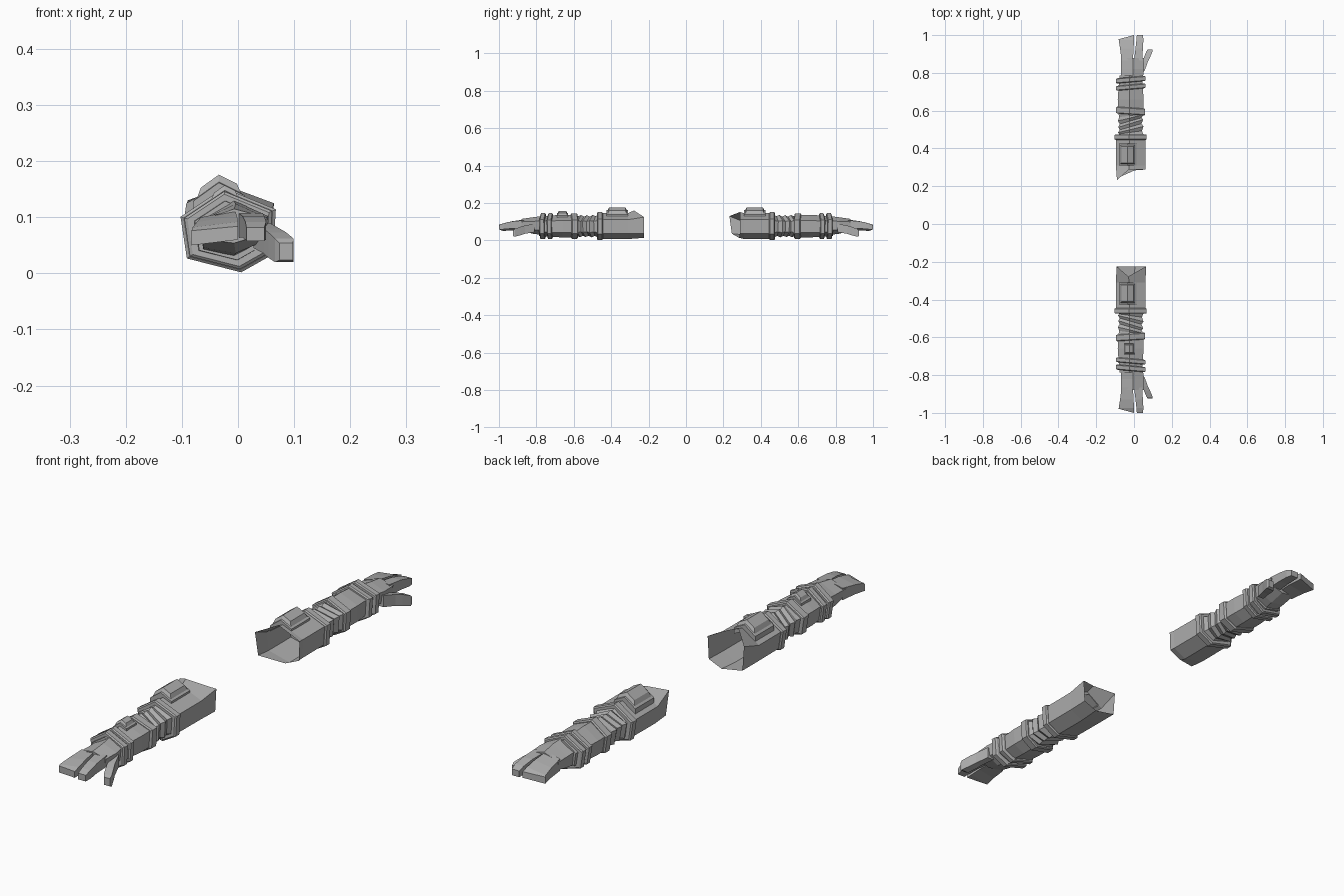
import bpy, bmesh, math

if "Cube" in bpy.data.objects:
    bpy.data.objects.remove(bpy.data.objects["Cube"])

grey = bpy.data.materials.new("armour_grey")
grey.diffuse_color = (0.42, 0.42, 0.42, 1)
grey.use_nodes = True
grey.node_tree.nodes["Principled BSDF"].inputs["Base Color"].default_value = grey.diffuse_color

# Tilted hexagonal arm cross-section (x, z): top, upper right, lower right, bottom, lower left, upper left
CX, CZ = -0.018, 0.075
HEX = [(-0.025, 0.150), (0.065, 0.113), (0.060, 0.035), (0.005, 0.004), (-0.089, 0.028), (-0.100, 0.100)]


def loft(name, rings, cap_start=True, cap_end=True):
    """Skin a list of equal-length point rings with flat faces."""
    bm = bmesh.new()
    vs = [[bm.verts.new(p) for p in r] for r in rings]
    n = len(vs[0])
    for a, b in zip(vs, vs[1:]):
        for i in range(n):
            j = (i + 1) % n
            bm.faces.new((a[i], a[j], b[j], b[i]))
    if cap_start:
        bm.faces.new(vs[0])
    if cap_end:
        bm.faces.new(vs[-1])
    bmesh.ops.recalc_face_normals(bm, faces=bm.faces)
    me = bpy.data.meshes.new(name)
    bm.to_mesh(me)
    bm.free()
    me.materials.append(grey)
    ob = bpy.data.objects.new(name, me)
    bpy.context.collection.objects.link(ob)
    return ob


def hex_ring(side, d, s, tilt=0.0):
    """Arm section at distance d from the middle, scaled by s, slanted along x."""
    return [(CX + (x - CX) * s, side * (d + tilt * (x - CX)), CZ + (z - CZ) * s) for x, z in HEX]


def band(name, side, d0, d1, s, tilt=0.0, bevel=0.004):
    loft(name, [hex_ring(side, d0, s - 0.07, tilt), hex_ring(side, d0 + bevel, s, tilt),
                hex_ring(side, d1 - bevel, s, tilt), hex_ring(side, d1, s - 0.07, tilt)])


def box_ring(side, d, x0, x1, z0, z1, drop=0.0):
    """Rectangular section; drop lowers the -x side."""
    return [(x0, side * d, z0 - drop), (x1, side * d, z0), (x1, side * d, z1), (x0, side * d, z1 - drop)]


def roof_pad(name, side, d0, d1, x, z, w, h, inset):
    """Stepped pad folded over the top ridge of the arm."""
    def ring(k, dz):
        a, b, ww = d0 + k, d1 - k, w - k
        zl, zr = z - 0.72 * ww + dz, z - 0.50 * ww + dz
        return [(x - ww, side * a, zl), (x, side * a, z + dz), (x + ww, side * a, zr),
                (x + ww, side * b, zr), (x, side * b, z + dz), (x - ww, side * b, zl)]
    ob = loft(name, [ring(0, -0.012), ring(0, h * 0.45), ring(inset * 0.5, h * 0.5), ring(inset, h)],
              cap_start=False, cap_end=False)
    # Close the folded top with two sloping faces
    bm = bmesh.new()
    bm.from_mesh(ob.data)
    bm.verts.ensure_lookup_table()
    t = bm.verts[18:24]
    bm.faces.new((t[0], t[1], t[4], t[5]))
    bm.faces.new((t[1], t[2], t[3], t[4]))
    bmesh.ops.recalc_face_normals(bm, faces=bm.faces)
    bm.to_mesh(ob.data)
    bm.free()


def build_arm(side, label, end_d, end_xz):
    n = label + "_"
    # Upper arm sleeve, open at the shoulder
    shoulder = [(x, side * d, z) for d, (x, z) in zip(end_d, end_xz)]
    loft(n + "upper_arm", [shoulder, hex_ring(side, 0.31, 0.95), hex_ring(side, 0.452, 0.94)],
         cap_start=False, cap_end=False)
    band(n + "upper_arm_band", side, 0.445, 0.475, 1.03)
    roof_pad(n + "shoulder_pad", side, 0.31, 0.425, -0.034, 0.150, 0.046, 0.026, 0.014)

    # Ribbed elbow with slanted folds
    ribs = [(0.470, 0.84, 0.0), (0.485, 0.72, 0.1), (0.500, 0.82, 0.2), (0.515, 0.70, 0.2),
            (0.532, 0.80, 0.25), (0.546, 0.70, 0.2), (0.562, 0.82, 0.2), (0.574, 0.74, 0.1), (0.590, 0.80, 0.0)]
    loft(n + "elbow", [hex_ring(side, *r) for r in ribs], cap_start=False, cap_end=False)
    band(n + "elbow_band", side, 0.580, 0.616, 0.93, -0.06)

    # Forearm and wrist bands
    loft(n + "forearm", [hex_ring(side, 0.605, 0.82), hex_ring(side, 0.66, 0.83), hex_ring(side, 0.72, 0.78),
                         hex_ring(side, 0.785, 0.72)], cap_start=False)
    band(n + "wrist_band_inner", side, 0.712, 0.738, 0.94, 0.08)
    band(n + "wrist_band_outer", side, 0.750, 0.778, 0.95, 0.08)

    # Palm: six-sided, flattening toward the knuckles
    def palm(d, x0, x1, z0, z1):
        m, h = (x0 + x1) / 2, z1 - z0
        return [(m, side * d, z1), (x1, side * d, z1 - 0.25 * h), (x1 - 0.006, side * d, z0 + 0.25 * h),
                (m, side * d, z0), (x0, side * d, z0 + 0.12 * h), (x0 - 0.006, side * d, z1 - 0.35 * h)]
    loft(n + "palm", [palm(0.77, -0.062, 0.046, 0.030, 0.130), palm(0.82, -0.062, 0.054, 0.036, 0.124),
                      palm(0.88, -0.064, 0.050, 0.054, 0.115)])

    # Grouped fingers and separate index finger, curving down to the tips
    loft(n + "fingers", [box_ring(side, 0.865, -0.066, -0.006, 0.066, 0.112, 0.012),
                         box_ring(side, 0.93, -0.074, -0.002, 0.066, 0.103, 0.012),
                         box_ring(side, 0.975, -0.081, 0.000, 0.061, 0.092, 0.010),
                         [(-0.083, side * 0.978, 0.050), (0.0, side * 1.0, 0.060),
                          (0.0, side * 1.0, 0.084), (-0.083, side * 0.978, 0.076)]])
    loft(n + "index_finger", [box_ring(side, 0.865, 0.000, 0.044, 0.064, 0.108),
                              box_ring(side, 0.93, 0.008, 0.047, 0.064, 0.102),
                              box_ring(side, 0.975, 0.013, 0.050, 0.060, 0.092),
                              box_ring(side, 1.0, 0.015, 0.047, 0.058, 0.082)])
    # Thumb
    loft(n + "thumb", [box_ring(side, 0.81, 0.028, 0.056, 0.045, 0.090),
                       box_ring(side, 0.86, 0.045, 0.074, 0.036, 0.080),
                       box_ring(side, 0.885, 0.054, 0.086, 0.028, 0.073),
                       box_ring(side, 0.915, 0.066, 0.099, 0.020, 0.062),
                       box_ring(side, 0.925, 0.074, 0.098, 0.024, 0.054)])


# Front arm has a notched shoulder edge, back arm a long outer flap
build_arm(-1, "front", [0.278, 0.224, 0.224, 0.224, 0.224, 0.224],
          [(-0.030, 0.160), (0.064, 0.125), (0.059, 0.037), (0.004, 0.014), (-0.085, 0.030), (-0.092, 0.125)])
build_arm(1, "back", [0.288, 0.288, 0.288, 0.284, 0.245, 0.232],
          [(-0.028, 0.152), (0.062, 0.113), (0.059, 0.037), (0.004, 0.014), (-0.085, 0.036), (-0.090, 0.130)])
# Wrist gadget on the front arm only
roof_pad("wrist_gadget", -1, 0.63, 0.69, -0.024, 0.139, 0.029, 0.018, 0.010)
